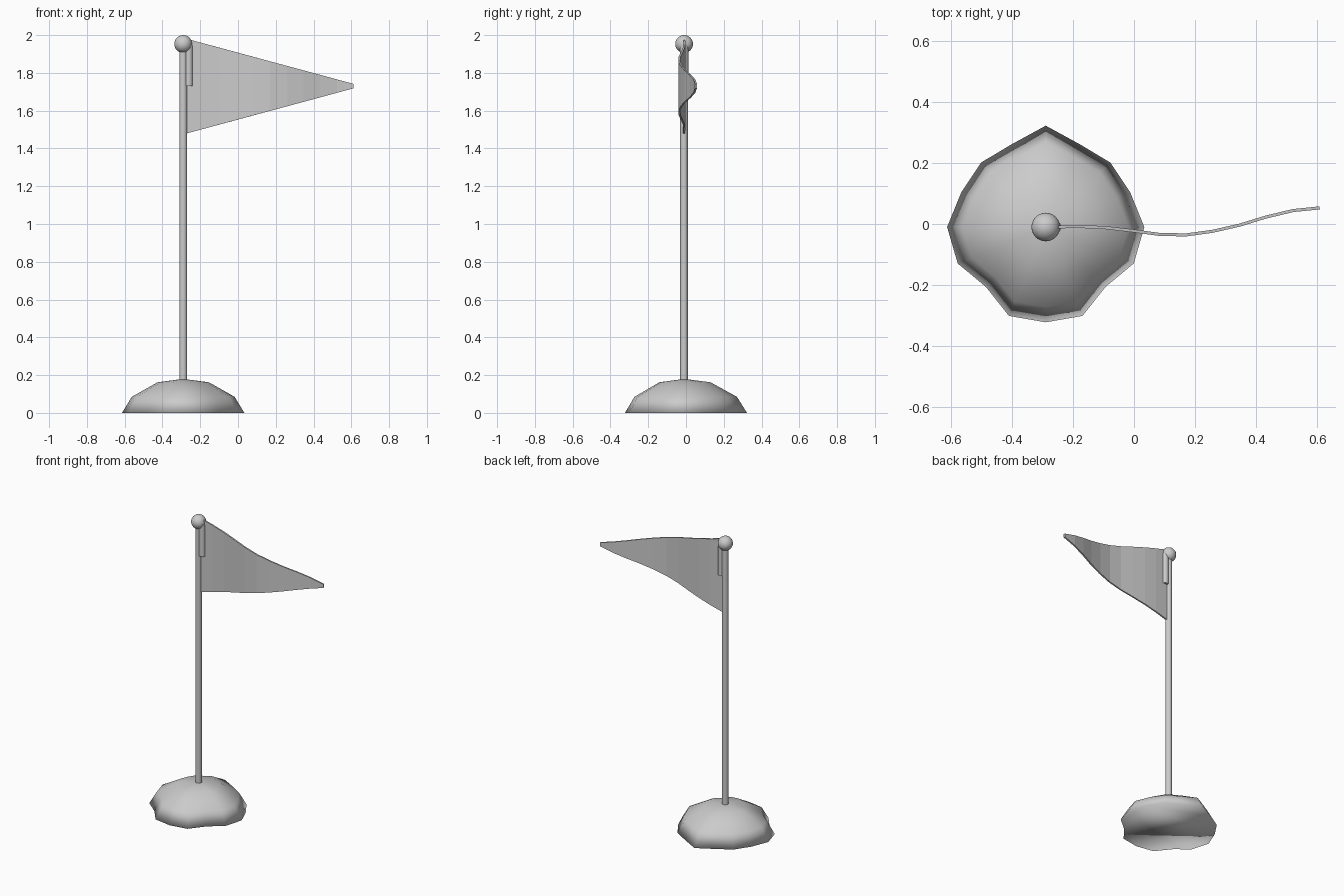
import bpy, bmesh, math
from mathutils import Matrix, Vector

cube = bpy.data.objects.get("Cube")
if cube:
    bpy.data.objects.remove(cube, do_unlink=True)

AXIS = Vector((-0.29, -0.01, 0))    # where the pole stands

grey = bpy.data.materials.new("plain_grey")
grey.use_nodes = True
colour = (0.6, 0.6, 0.6, 1)
grey.diffuse_color = colour
grey.node_tree.nodes["Principled BSDF"].inputs["Base Color"].default_value = colour


def finish(bm, name, smooth_angle=None):
    """Turn a bmesh into a named object, optionally smooth shaded."""
    bmesh.ops.recalc_face_normals(bm, faces=bm.faces)
    mesh = bpy.data.meshes.new(name)
    bm.to_mesh(mesh)
    bm.free()
    mesh.materials.append(grey)
    obj = bpy.data.objects.new(name, mesh)
    bpy.context.collection.objects.link(obj)
    if smooth_angle:
        bpy.ops.object.select_all(action='DESELECT')
        obj.select_set(True)
        bpy.context.view_layer.objects.active = obj
        bpy.ops.object.shade_smooth_by_angle(angle=math.radians(smooth_angle))
    return obj


def rod(name, x, y, radius, bottom, top):
    bm = bmesh.new()
    bmesh.ops.create_cone(bm, cap_ends=True, segments=16, radius1=radius,
                          radius2=radius, depth=top - bottom,
                          matrix=Matrix.Translation((x, y, (bottom + top) / 2)))
    return finish(bm, name, 40)


# Pole, the short sleeve beside it and the ball on top
rod("pole", AXIS.x, AXIS.y, 0.021, 0.1, 1.95)
rod("flag_sleeve", -0.261, AXIS.y, 0.022, 1.73, 1.945)
bm = bmesh.new()
bmesh.ops.create_uvsphere(bm, u_segments=24, v_segments=16, radius=0.047,
                          matrix=Matrix.Translation((AXIS.x, AXIS.y, 1.953)))
finish(bm, "top_ball", 60)

# Uneven mound: half an outline from back to front, mirrored in x
half = [0.333, 0.294, 0.30, 0.30, 0.324, 0.313, 0.278, 0.316, 0.313]
radii = half + half[-2:0:-1]
levels = [(1.0, 0.0), (0.84, 0.085), (0.42, 0.162)]
bm = bmesh.new()
rings = []
for scale, z in levels:
    ring = []
    for i, r in enumerate(radii):
        a = math.tau * i / len(radii)
        ring.append(bm.verts.new((AXIS.x + r * scale * math.sin(a),
                                  AXIS.y + r * scale * math.cos(a), z)))
    rings.append(ring)
peak = bm.verts.new((AXIS.x, AXIS.y, 0.18))
n = len(radii)
bm.faces.new(rings[0])
for i in range(n):
    j = (i + 1) % n
    for low, high in zip(rings, rings[1:]):
        bm.faces.new((low[i], low[j], high[j], high[i]))
    bm.faces.new((rings[-1][i], rings[-1][j], peak))
finish(bm, "base_mound", 180)

# Waving pennant: a tapering strip with a little thickness
wave = [-0.01, -0.008, -0.012, -0.022, -0.034, -0.036,
        -0.024, -0.004, 0.023, 0.044, 0.053]
bm = bmesh.new()
columns = []
for i, y in enumerate(wave):
    t = i / (len(wave) - 1)
    x = -0.27 + 0.88 * t
    reach = 0.25 + (0.012 - 0.25) * t
    columns.append([bm.verts.new((x, y, 1.73 + s * reach)) for s in (-1, 1)])
for a, b in zip(columns, columns[1:]):
    bm.faces.new((a[0], b[0], b[1], a[1]))
flag = finish(bm, "pennant")
solid = flag.modifiers.new("thickness", 'SOLIDIFY')
solid.thickness = 0.01
solid.offset = 0
